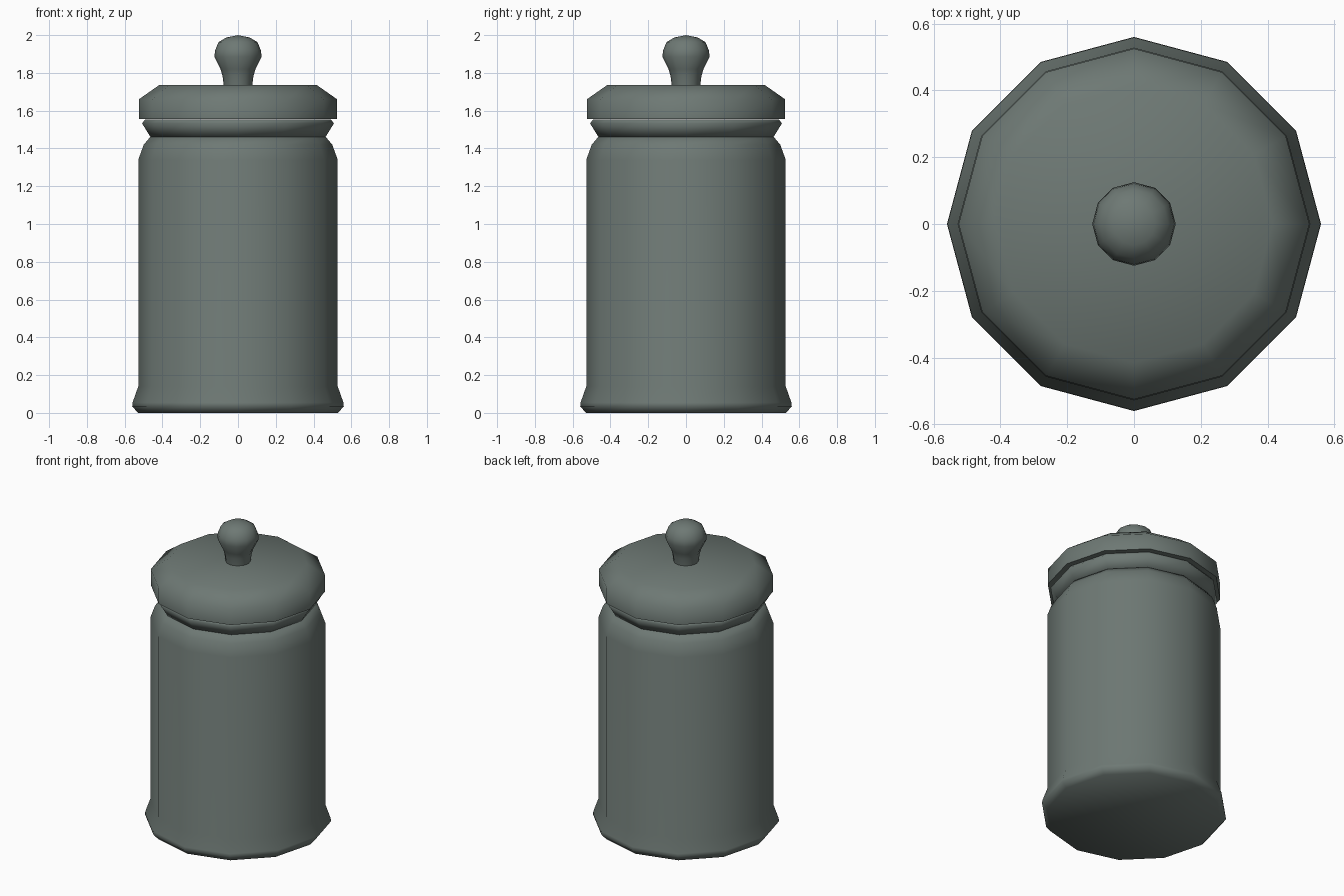
import bpy, bmesh, math

if "Cube" in bpy.data.objects:
    bpy.data.objects.remove(bpy.data.objects["Cube"])

SIDES = 12

# Dark grey-green glaze
glaze = bpy.data.materials.new("dark_glaze")
glaze.diffuse_color = (0.155, 0.19, 0.175, 1)
glaze.use_nodes = True
glaze.node_tree.nodes["Principled BSDF"].inputs["Base Color"].default_value = glaze.diffuse_color


def lathe(name, profile, angle):
    """Revolve (radius, z) points into a closed 12-sided solid."""
    bm = bmesh.new()
    rings = []
    for r, z in profile:
        if r == 0:
            rings.append([bm.verts.new((0, 0, z))] * SIDES)
        else:
            rings.append([bm.verts.new((r * math.cos(math.tau * i / SIDES),
                                        r * math.sin(math.tau * i / SIDES), z))
                          for i in range(SIDES)])
    for low, high in zip(rings, rings[1:]):
        for i in range(SIDES):
            j = (i + 1) % SIDES
            corners = [low[i], low[j], high[j], high[i]]
            bm.faces.new(list(dict.fromkeys(corners)))
    # Cap the open ends
    if profile[0][0] > 0:
        bm.faces.new(rings[0][::-1])
    if profile[-1][0] > 0:
        bm.faces.new(rings[-1])
    bmesh.ops.recalc_face_normals(bm, faces=bm.faces)
    mesh = bpy.data.meshes.new(name)
    bm.to_mesh(mesh)
    bm.free()
    mesh.materials.append(glaze)
    obj = bpy.data.objects.new(name, mesh)
    bpy.context.collection.objects.link(obj)
    bpy.ops.object.select_all(action='DESELECT')
    obj.select_set(True)
    bpy.context.view_layer.objects.active = obj
    bpy.ops.object.shade_smooth_by_angle(angle=math.radians(angle))
    return obj


# Jar body: flared foot, straight wall, rounded shoulder
lathe("jar_body", [(0.53, 0), (0.56, 0.035), (0.558, 0.055), (0.528, 0.14),
                   (0.528, 1.34), (0.499, 1.42), (0.463, 1.463)], 60)

# Neck rim flaring out below the lid
lathe("neck_rim", [(0.463, 1.46), (0.508, 1.533), (0.492, 1.553)], 80)

# Lid with upright edge and sloping top
lathe("lid", [(0.525, 1.555), (0.525, 1.66), (0.415, 1.737), (0, 1.737)], 60)

# Knob on the lid
lathe("lid_knob", [(0.075, 1.73), (0.082, 1.785), (0.093, 1.82), (0.125, 1.885),
                   (0.121, 1.92), (0.103, 1.963), (0.063, 1.987), (0, 2.0)], 50)
